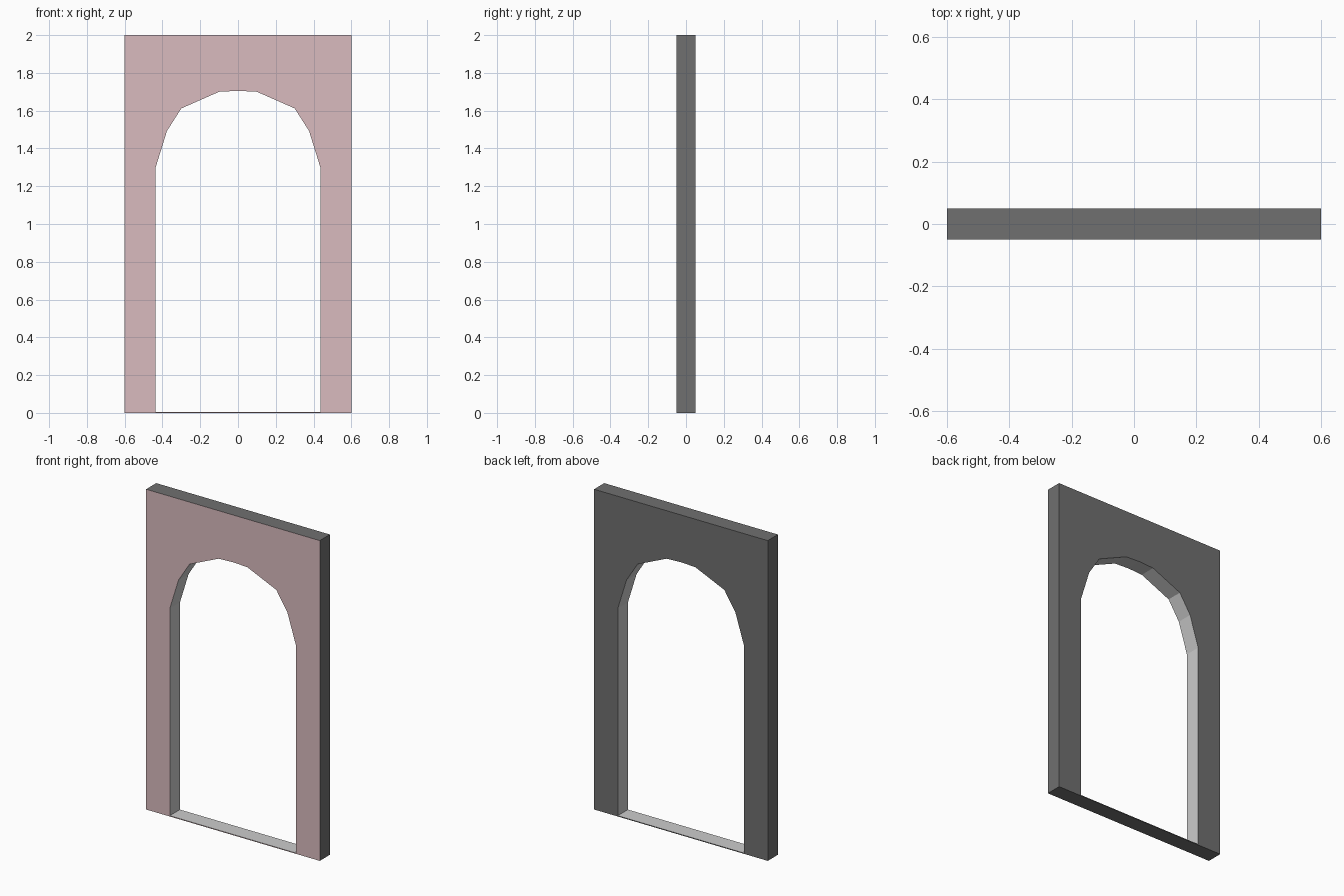
import bpy, bmesh

if "Cube" in bpy.data.objects:
    bpy.data.objects.remove(bpy.data.objects["Cube"])

W, H, D = 0.6, 2.0, 0.05   # half width, height, half depth
SILL = 0.005

# Right half of the arched opening, bottom to crown
half = [(0.436, SILL), (0.436, 1.3), (0.376, 1.493), (0.30, 1.612), (0.10, 1.70)]
opening = half + [(0.0, 1.705)] + [(-x, z) for x, z in reversed(half)]
border = [(-W, 0), (W, 0), (W, H), (-W, H)]


def material(name, rgb):
    m = bpy.data.materials.new(name)
    m.diffuse_color = (*rgb, 1)
    m.use_nodes = True
    m.node_tree.nodes["Principled BSDF"].inputs["Base Color"].default_value = m.diffuse_color
    return m


def loop_edges(bm, pts):
    vs = [bm.verts.new((x, -D, z)) for x, z in pts]
    return [bm.edges.new((v, vs[(i + 1) % len(vs)])) for i, v in enumerate(vs)]


# Wall panel with the opening, filled and extruded to its depth
bm = bmesh.new()
edges = loop_edges(bm, border) + loop_edges(bm, opening)
bmesh.ops.triangle_fill(bm, edges=edges, use_beauty=True, use_dissolve=False)
front = bm.faces[:]
ext = bmesh.ops.extrude_face_region(bm, geom=front, use_keep_orig=True)
new_verts = [g for g in ext["geom"] if isinstance(g, bmesh.types.BMVert)]
bmesh.ops.translate(bm, verts=new_verts, vec=(0, 2 * D, 0))
bmesh.ops.recalc_face_normals(bm, faces=bm.faces[:])

# Pink front, dark outer sides and back, light reveal
for f in bm.faces:
    c = f.calc_center_median()
    if f.normal.y < -0.5:
        f.material_index = 0
    elif f.normal.y > 0.5 or abs(c.x) > W - 0.01 or c.z > H - 0.01 or c.z < 0.001:
        f.material_index = 1
    else:
        f.material_index = 2

mesh = bpy.data.meshes.new("arched_wall")
bm.to_mesh(mesh)
bm.free()
mesh.materials.append(material("pink_front", (0.70, 0.50, 0.52)))
mesh.materials.append(material("dark_sides", (0.16, 0.16, 0.16)))
mesh.materials.append(material("light_reveal", (0.8, 0.8, 0.8)))
bpy.context.collection.objects.link(bpy.data.objects.new("arched_wall", mesh))
